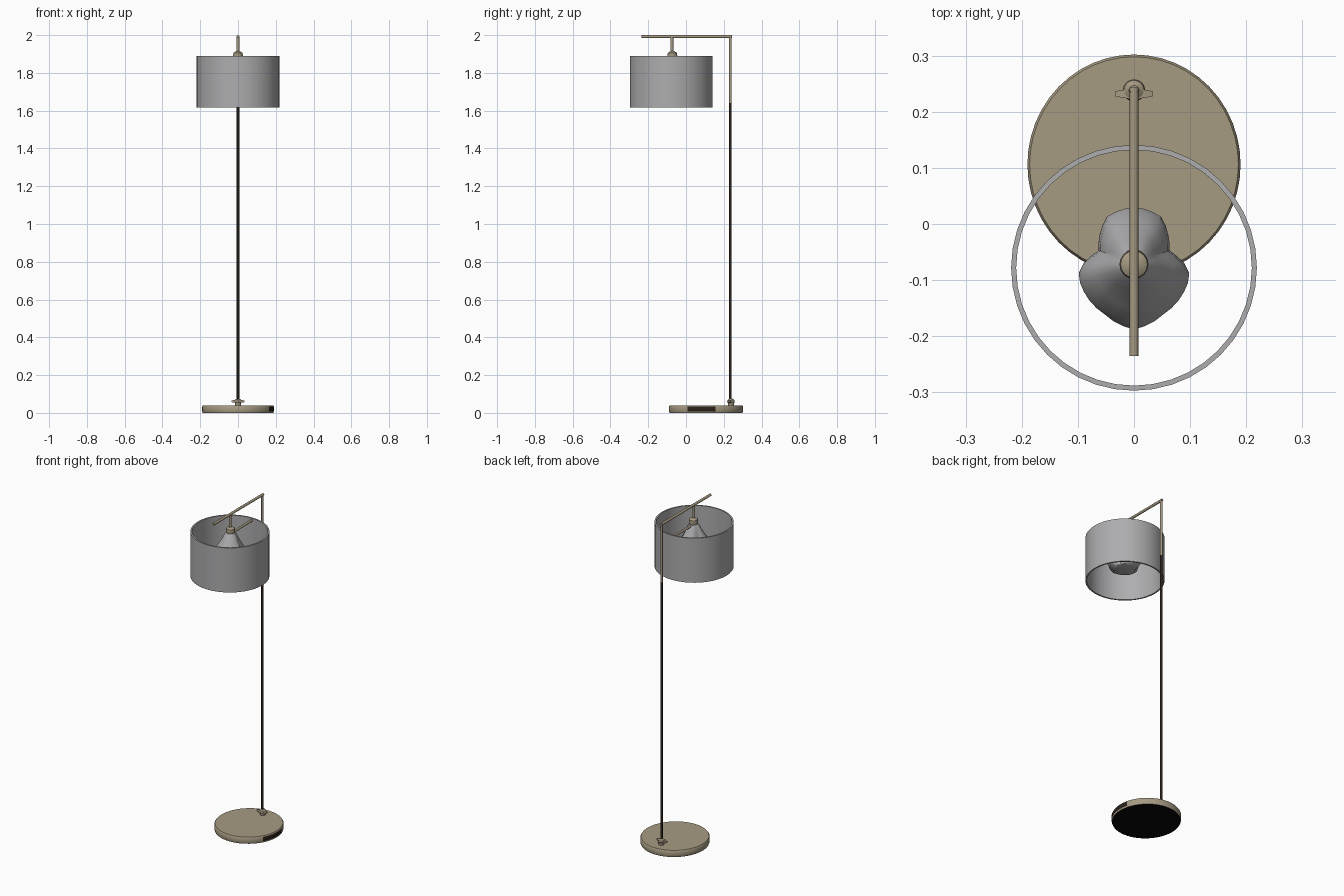
import bpy, bmesh, math
from mathutils import Vector

if "Cube" in bpy.data.objects:
    bpy.data.objects.remove(bpy.data.objects["Cube"])


def mat(name, rgb):
    m = bpy.data.materials.new(name)
    m.diffuse_color = (*rgb, 1)
    m.use_nodes = True
    m.node_tree.nodes["Principled BSDF"].inputs["Base Color"].default_value = m.diffuse_color
    return m


BRASS = mat("aged brass", (0.38, 0.325, 0.225))
GREY = mat("shade grey", (0.42, 0.42, 0.43))
DARK = mat("dark bronze", (0.022, 0.014, 0.010))
BLACK = mat("black felt", (0.002, 0.002, 0.002))


def finish(name, bm, mats, angle=35):
    bmesh.ops.recalc_face_normals(bm, faces=bm.faces)
    me = bpy.data.meshes.new(name)
    bm.to_mesh(me)
    bm.free()
    for m in mats:
        me.materials.append(m)
    ob = bpy.data.objects.new(name, me)
    bpy.context.collection.objects.link(ob)
    bpy.ops.object.select_all(action='DESELECT')
    bpy.context.view_layer.objects.active = ob
    ob.select_set(True)
    bpy.ops.object.shade_smooth_by_angle(angle=math.radians(angle))
    return ob


def loft(name, rings, mats, closed=False, angle=35):
    """Skin a list of rings of points; cap the ends unless closed into a loop."""
    bm = bmesh.new()
    vs = [[bm.verts.new(p) for p in r] for r in rings]
    n = len(vs[0])
    pairs = list(zip(vs, vs[1:])) + ([(vs[-1], vs[0])] if closed else [])
    for a, b in pairs:
        for i in range(n):
            j = (i + 1) % n
            bm.faces.new((a[i], a[j], b[j], b[i]))
    if not closed:
        bm.faces.new(vs[0])
        bm.faces.new(vs[-1])
    return finish(name, bm, mats, angle)


def ring(cx, cy, z, rx, ry=None, n=48):
    ry = ry or rx
    return [(cx + rx * math.cos(2 * math.pi * i / n),
             cy + ry * math.sin(2 * math.pi * i / n), z) for i in range(n)]


def rod(name, a, b, r, m, n=10):
    a, b = Vector(a), Vector(b)
    q = (b - a).to_track_quat('Z', 'Y')
    rings = [[p + q @ Vector(c) for c in ring(0, 0, 0, r, n=n)] for p in (a, b)]
    return loft(name, rings, [m], angle=50)


# Round base with black underside and a dark patch on the right rim
base = loft("base", [ring(0, 0.106, z, 0.19 - d, 0.196 - d) for z, d in
                     ((0, 0.003), (0.008, 0), (0.034, 0), (0.04, 0.004))],
            [BRASS, BLACK, DARK])
for f in base.data.polygons:
    c = f.center
    if f.normal.z < -0.9:
        f.material_index = 1
    elif abs(f.normal.z) < 0.3 and c.x > 0.1 and 0.0 < c.y < 0.15:
        f.material_index = 2

# Foot fitting with two wings at the pole
loft("pole_collar", [ring(0, 0.238, z, r, n=16) for z, r in
                     ((0.038, 0.016), (0.05, 0.016), (0.058, 0.02), (0.068, 0.018), (0.075, 0.009))],
     [BRASS])
for s in (-1, 1):
    loft("collar_wing", [[(s * x, 0.232 + dy, 0.061 + dz) for dy, dz in
                          ((-h, -h), (h, -h), (h, h), (-h, h))]
                         for x, h in ((0.008, 0.009), (0.026, 0.006), (0.034, 0.004))], [BRASS])

# Pole, arm and drop stem
rod("lower_pole", (0, 0.235, 0.04), (0, 0.235, 1.64), 0.007, DARK)
rod("upper_pole", (0, 0.235, 1.64), (0, 0.235, 1.996), 0.007, BRASS)
rod("arm", (0, -0.235, 1.992), (0, 0.243, 1.992), 0.0078, BRASS)
rod("drop_stem", (0, -0.075, 1.90), (0, -0.075, 1.99), 0.008, BRASS)
loft("stem_cap", [ring(0, -0.072, z, r, n=16) for z, r in
                  ((1.87, 0.022), (1.893, 0.026), (1.906, 0.024), (1.915, 0.01))], [BRASS])

# Open drum shade with real wall thickness
loft("shade", [ring(0, -0.078, z, r, n=40) for z, r in
               ((1.617, 0.219), (1.889, 0.219), (1.889, 0.210), (1.617, 0.210))],
     [GREY], closed=True, angle=20)
rod("shade_support", (0, -0.075, 1.872), (0, 0.134, 1.875), 0.007, BRASS)

# Three-lobed bulb cluster: outline radius by angle from the back, mirrored
OUT = [(0, 0.100), (30, 0.096), (52, 0.078), (72, 0.066), (88, 0.088),
       (102, 0.102), (125, 0.103), (150, 0.105), (180, 0.118)]


def outline(deg):
    for (a, r), (b, s) in zip(OUT, OUT[1:]):
        if deg <= b:
            return r + (s - r) * (deg - a) / (b - a)


def lobe_ring(z, k, n=36):
    pts = []
    for i in range(n):
        d = i * 360 / n
        r = outline(min(d, 360 - d))
        r = k * (r * k + 0.085 * (1 - k))  # rounder toward the neck
        pts.append((r * math.sin(math.radians(d)), -0.07 + r * math.cos(math.radians(d)), z))
    return pts


loft("bulb_cluster", [lobe_ring(z, k) for z, k in
                      ((1.685, 0.45), (1.69, 0.7), (1.71, 0.92), (1.735, 1.0), (1.765, 0.94),
                       (1.80, 0.75), (1.84, 0.52), (1.868, 0.38), (1.88, 0.28))],
     [GREY], angle=30)
